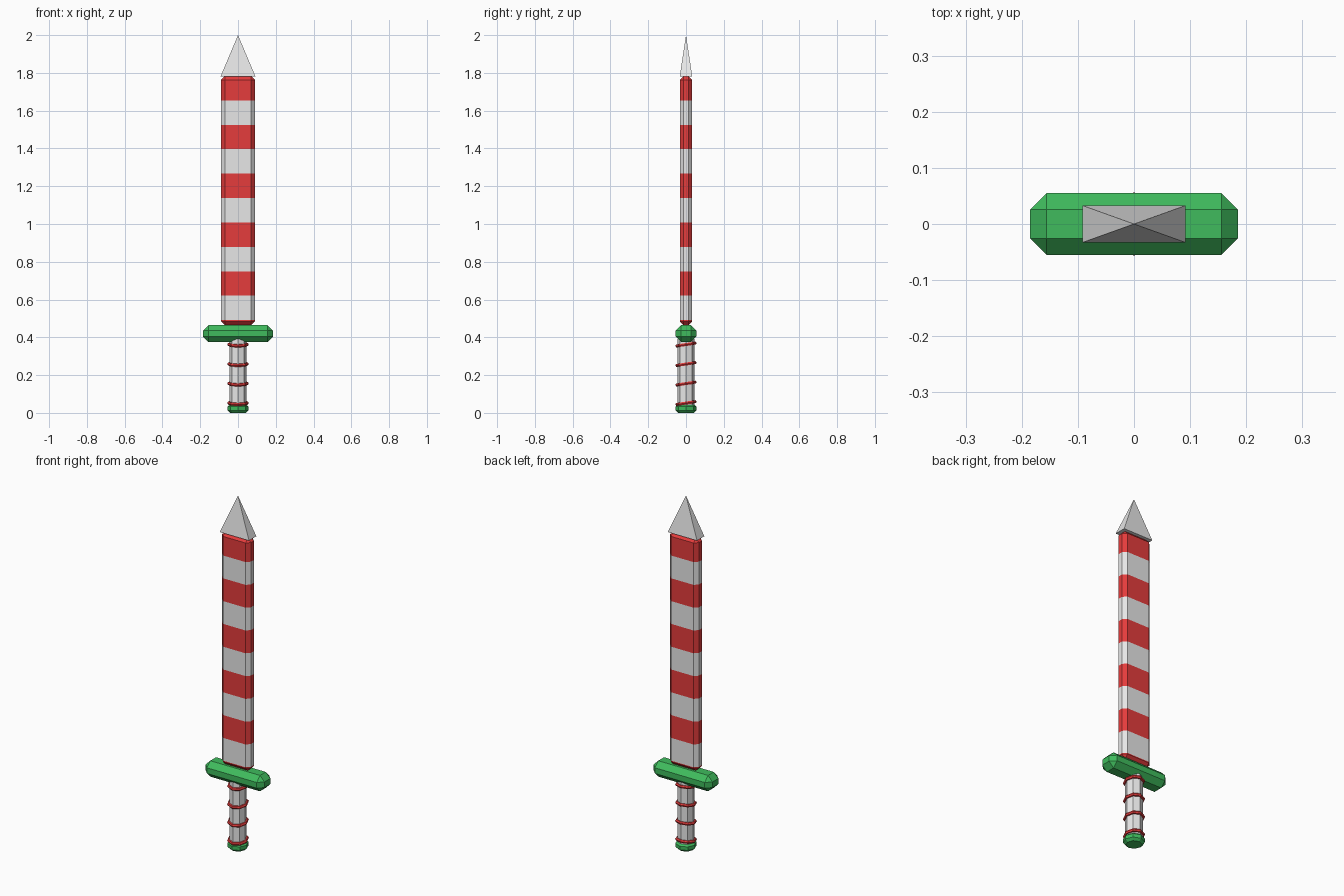
import bpy, bmesh, math
from mathutils import Matrix

cube = bpy.data.objects.get("Cube")
if cube:
    bpy.data.objects.remove(cube, do_unlink=True)


def make_material(name, rgb):
    mat = bpy.data.materials.new(name)
    mat.use_nodes = True
    mat.diffuse_color = (*rgb, 1)
    mat.node_tree.nodes["Principled BSDF"].inputs["Base Color"].default_value = (*rgb, 1)
    return mat


WHITE = make_material("white", (0.8, 0.8, 0.8))
RED = make_material("red", (0.78, 0.045, 0.045))
GREEN = make_material("green", (0.05, 0.5, 0.11))


def finish(name, bm, *materials):
    bmesh.ops.recalc_face_normals(bm, faces=bm.faces)
    mesh = bpy.data.meshes.new(name)
    bm.to_mesh(mesh)
    bm.free()
    for mat in materials:
        mesh.materials.append(mat)
    obj = bpy.data.objects.new(name, mesh)
    bpy.context.collection.objects.link(obj)
    return obj


def chamfer(bm, edges, width):
    bmesh.ops.bevel(bm, geom=edges, offset=width, segments=1,
                    affect='EDGES', profile=0.5)


def chamfered_box(half_x, half_y, bottom, top, width):
    bm = bmesh.new()
    bmesh.ops.create_cube(bm, size=2)
    bmesh.ops.scale(bm, vec=(half_x, half_y, (top - bottom) / 2), verts=bm.verts)
    bmesh.ops.translate(bm, vec=(0, 0, (top + bottom) / 2), verts=bm.verts)
    chamfer(bm, bm.edges[:], width)
    return bm


def prism(radius, bottom, top, top_radius=None, sides=8):
    bm = bmesh.new()
    bmesh.ops.create_cone(bm, cap_ends=True, segments=sides, radius1=radius,
                          radius2=radius if top_radius is None else top_radius,
                          depth=top - bottom)
    bmesh.ops.translate(bm, vec=(0, 0, (top + bottom) / 2), verts=bm.verts)
    return bm


# Blade, cut into even red and white bands
STRIPE_START, STRIPE = 0.491, 0.1293
bm = chamfered_box(0.09, 0.033, 0.465, 1.783, 0.02)
for i in range(10):
    bmesh.ops.bisect_plane(bm, geom=bm.verts[:] + bm.edges[:] + bm.faces[:],
                           plane_co=(0, 0, STRIPE_START + i * STRIPE),
                           plane_no=(0, 0, 1))
for face in bm.faces:
    band = math.floor((face.calc_center_median().z - STRIPE_START) / STRIPE)
    face.material_index = band % 2
finish("blade", bm, WHITE, RED)

# Pyramid tip
bm = bmesh.new()
base = [bm.verts.new((x, y, 1.782)) for x, y in
        ((-0.092, -0.033), (0.092, -0.033), (0.092, 0.033), (-0.092, 0.033))]
apex = bm.verts.new((0, 0, 2))
bm.faces.new(base)
for i in range(4):
    bm.faces.new((base[i], base[(i + 1) % 4], apex))
finish("blade_tip", bm, WHITE)

# Crossguard
finish("crossguard", chamfered_box(0.185, 0.055, 0.375, 0.465, 0.029), GREEN)

# Grip
finish("grip", prism(0.045, 0.03, 0.39), WHITE)

# Pommel with chamfered rims
bm = prism(0.055, 0, 0.046)
chamfer(bm, [e for e in bm.edges if abs(e.verts[0].co.z - e.verts[1].co.z) < 0.001], 0.013)
finish("pommel", bm, GREEN)

# Tilted rings around the grip
RING_SIDES, TUBE_SIDES = 8, 6
for n in range(4):
    bm = bmesh.new()
    loops = []
    for i in range(RING_SIDES):
        a = math.tau * i / RING_SIDES
        loop = []
        for j in range(TUBE_SIDES):
            b = math.tau * j / TUBE_SIDES
            r = 0.048 + 0.009 * math.cos(b)
            loop.append(bm.verts.new((r * math.cos(a), r * math.sin(a), 0.009 * math.sin(b))))
        loops.append(loop)
    for i, loop in enumerate(loops):
        following = loops[(i + 1) % RING_SIDES]
        for j in range(TUBE_SIDES):
            k = (j + 1) % TUBE_SIDES
            bm.faces.new((loop[j], following[j], following[k], loop[k]))
    bm.transform(Matrix.Translation((0, 0, 0.052 + n * 0.1033))
                 @ Matrix.Rotation(math.radians(8.5), 4, 'X'))
    finish(f"grip_ring_{n + 1}", bm, RED)
